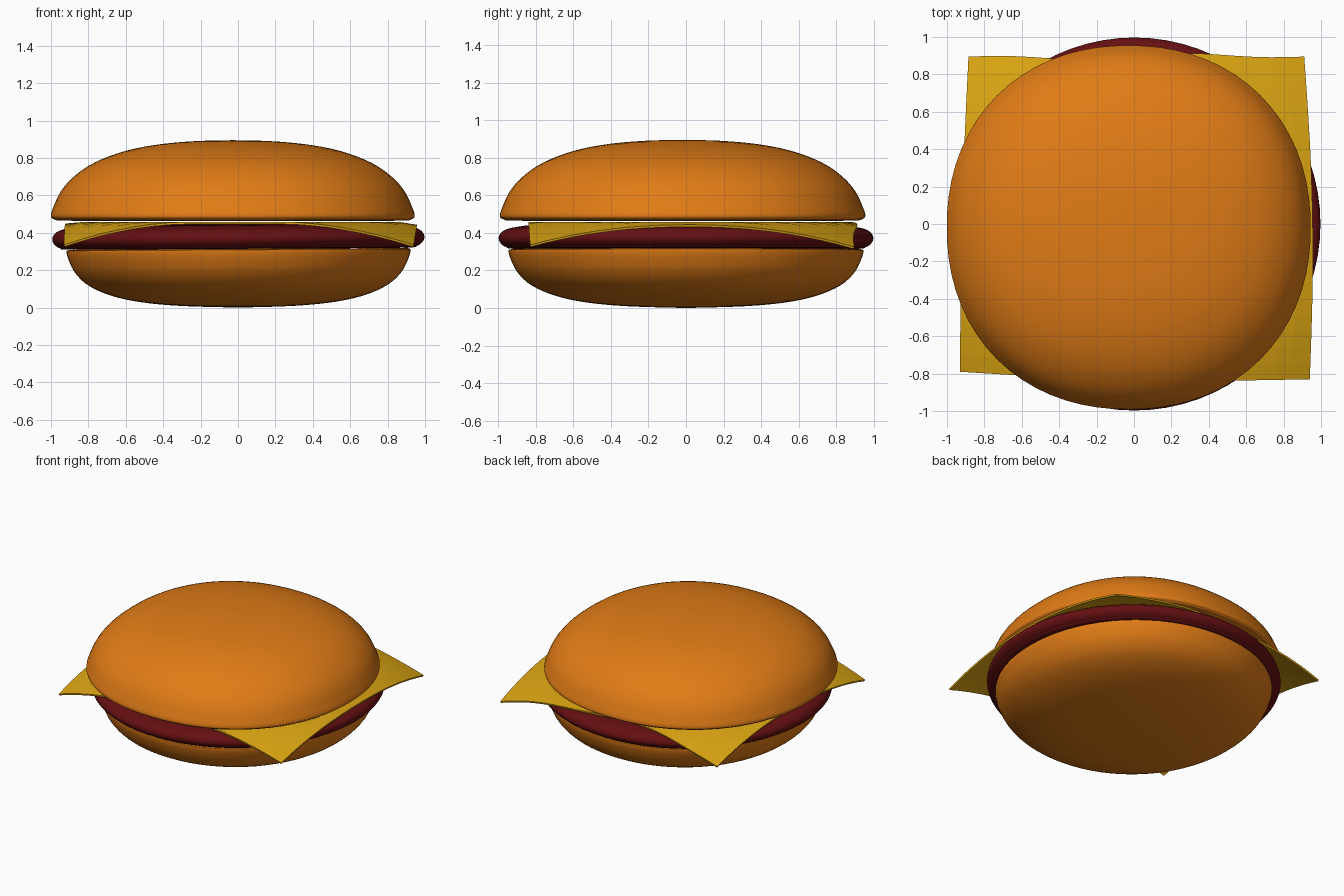
import bpy, bmesh, math

if "Cube" in bpy.data.objects:
    bpy.data.objects.remove(bpy.data.objects["Cube"])


def material(name, color):
    m = bpy.data.materials.new(name)
    m.diffuse_color = (*color, 1)
    m.use_nodes = True
    m.node_tree.nodes["Principled BSDF"].inputs["Base Color"].default_value = m.diffuse_color
    return m


def finish(bm, name, mat):
    bmesh.ops.recalc_face_normals(bm, faces=bm.faces)
    me = bpy.data.meshes.new(name)
    bm.to_mesh(me)
    bm.free()
    ob = bpy.data.objects.new(name, me)
    bpy.context.collection.objects.link(ob)
    me.materials.append(mat)
    return ob


def smooth_curve(pts, steps=4):
    # Catmull-Rom curve through the profile points
    out = []
    for i in range(len(pts) - 1):
        p0, p1 = pts[max(i - 1, 0)], pts[i]
        p2, p3 = pts[i + 1], pts[min(i + 2, len(pts) - 1)]
        for k in range(steps):
            t = k / steps
            out.append(tuple(0.5 * (2 * b + (c - a) * t + (2 * a - 5 * b + 4 * c - d) * t * t
                                    + (3 * b - a - 3 * c + d) * t ** 3)
                             for a, b, c, d in zip(p0, p1, p2, p3)))
    return out + [pts[-1]]


def round_part(name, profile, mat, center=(0, 0), scale=(1, 1), power=2.0, tilt=0.0, segs=72):
    # lathe (radius, z) pairs from pole to pole round a slightly squared circle
    bm = bmesh.new()
    rings = []
    for r, z in smooth_curve(profile):
        if r < 1e-4:
            rings.append([bm.verts.new((center[0], center[1], z))])
            continue
        ring = []
        for i in range(segs):
            a = math.tau * i / segs
            c, s = math.cos(a), math.sin(a)
            k = r / (abs(c) ** power + abs(s) ** power) ** (1 / power)
            x, y = center[0] + k * c * scale[0], center[1] + k * s * scale[1]
            ring.append(bm.verts.new((x, y, z + tilt * x * r)))
        rings.append(ring)
    for lo, hi in zip(rings, rings[1:]):
        for i in range(segs):
            j = (i + 1) % segs
            if len(lo) == 1:
                bm.faces.new((lo[0], hi[i], hi[j]))
            elif len(hi) == 1:
                bm.faces.new((lo[i], lo[j], hi[0]))
            else:
                bm.faces.new((lo[i], lo[j], hi[j], hi[i]))
    ob = finish(bm, name, mat)
    bpy.context.view_layer.objects.active = ob
    ob.select_set(True)
    bpy.ops.object.shade_smooth_by_angle(angle=math.radians(50))
    ob.select_set(False)
    return ob


bun = material("bun", (0.75, 0.2, 0.008))
meat = material("meat", (0.13, 0.005, 0.006))
yellow = material("cheese", (0.7, 0.37, 0.006))

# Buns
round_part("top_bun", [(0, .895), (.2, .89), (.4, .872), (.58, .836), (.74, .775), (.85, .70),
                       (.92, .62), (.96, .535), (.973, .49), (.955, .473), (.9, .465),
                       (.5, .462), (0, .462)],
           bun, (-.028, -.018), power=2.15)
round_part("bottom_bun", [(0, 0), (.3, .009), (.52, .03), (.68, .066), (.8, .12), (.87, .185),
                          (.905, .25), (.92, .3), (.91, .311), (.85, .314), (.4, .315), (0, .315)],
           bun, (.003, 0), (1, 1.027), power=2.05, tilt=.006)

# Patty
round_part("patty", [(0, .315), (.5, .315), (.9, .315), (.96, .324), (.99, .345), (1, .37),
                     (.99, .397), (.96, .418), (.9, .432), (.8, .442), (.5, .447), (0, .447)],
           meat, (.002, 0), (.995, .997), tilt=.007)

# Cheese slice with drooping corners
bm = bmesh.new()
N = 20
grid = []
for j in range(N + 1):
    v = j / N
    row = []
    for i in range(N + 1):
        u = i / N
        wave = .025 * math.sin(math.pi * u)
        x0 = -.93 + .045 * v - .012 * math.sin(math.pi * v)
        x1 = .94 - .03 * v + .03 * math.sin(math.pi * v)
        y0 = -.79 - .04 * u - wave
        y1 = .895 + .02 * math.cos(3 * math.pi * u) * math.sin(math.pi * u)
        x, y = x0 + (x1 - x0) * u, y0 + (y1 - y0) * v
        d = max(0, math.hypot(x, y) - .88) / .37
        row.append(bm.verts.new((x, y, .458 - .128 * d ** 1.3 + .008 * min(d, 1) * x)))
    grid.append(row)
for j in range(N):
    for i in range(N):
        bm.faces.new((grid[j][i], grid[j][i + 1], grid[j + 1][i + 1], grid[j + 1][i]))
cheese = finish(bm, "cheese_slice", yellow)
if cheese.data.polygons[0].normal.z < 0:
    cheese.data.flip_normals()
solid = cheese.modifiers.new("thickness", 'SOLIDIFY')
solid.thickness = .012
solid.offset = -1
